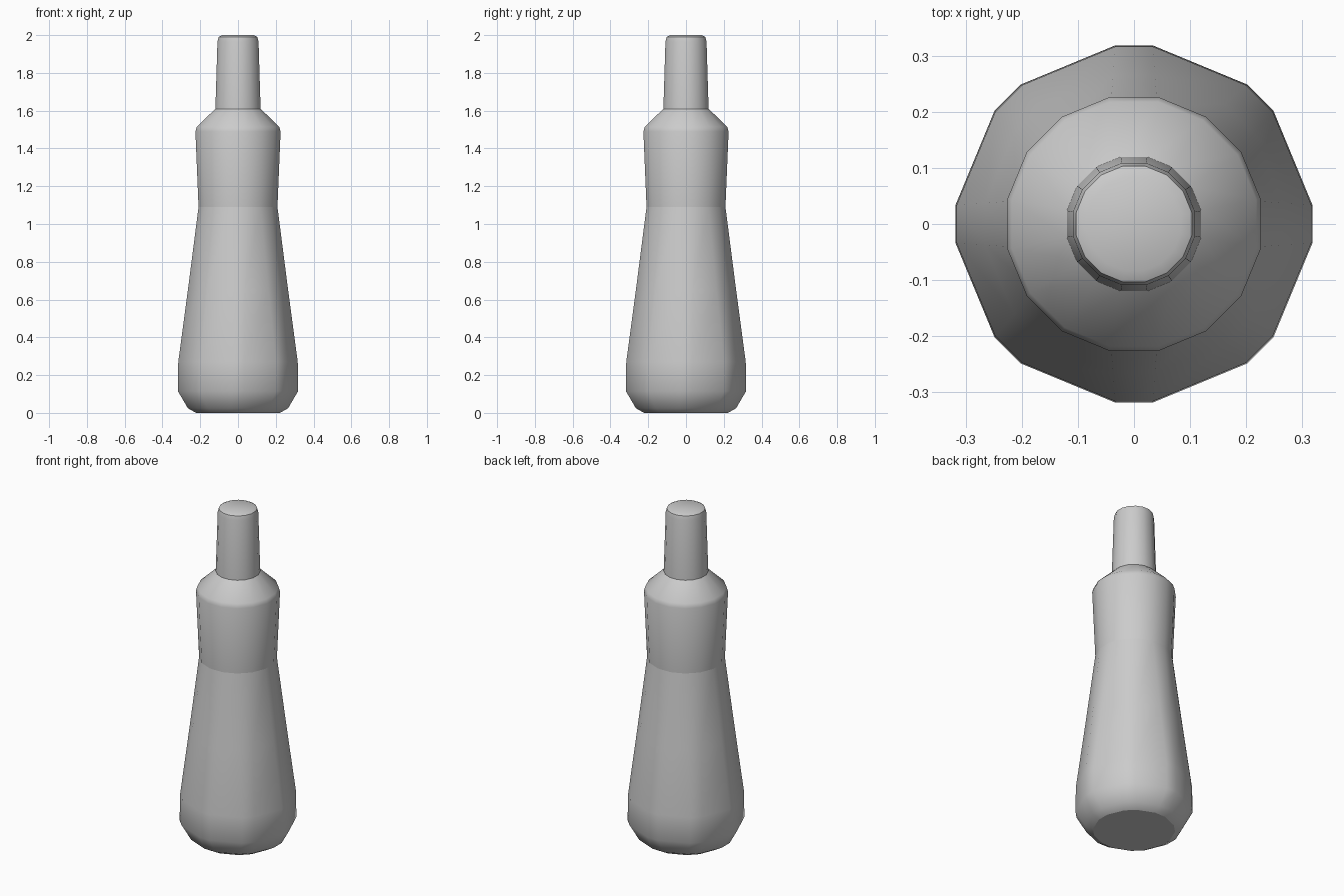
import bpy, bmesh, math

if "Cube" in bpy.data.objects:
    bpy.data.objects.remove(bpy.data.objects["Cube"])


def turned(name, rings, corners=8, cap_bottom=False, cap_top=False):
    """Stack of bevelled-polygon rings: (z, corner radius, half corner width in degrees)."""
    bm = bmesh.new()
    loops = []
    for z, r, half in rings:
        loop = []
        for k in range(corners):
            for s in (-1, 1):
                a = 2 * math.pi * k / corners + s * math.radians(half)
                loop.append(bm.verts.new((r * math.cos(a), r * math.sin(a), z)))
        loops.append(loop)
    n = corners * 2
    for lo, hi in zip(loops, loops[1:]):
        for i in range(n):
            j = (i + 1) % n
            bm.faces.new((lo[i], lo[j], hi[j], hi[i]))
    if cap_bottom:
        bm.faces.new(loops[0][::-1])
    if cap_top:
        bm.faces.new(loops[-1])
    mesh = bpy.data.meshes.new(name)
    bm.to_mesh(mesh)
    bm.free()
    ob = bpy.data.objects.new(name, mesh)
    bpy.context.collection.objects.link(ob)
    bpy.ops.object.select_all(action='DESELECT')
    ob.select_set(True)
    bpy.context.view_layer.objects.active = ob
    bpy.ops.object.shade_smooth_by_angle(angle=math.radians(30))
    return ob


# flared grip: bevelled octagon at the foot, rounder at the waist
turned("handle_grip", [
    (0.0, 0.225, 9), (0.025, 0.268, 8), (0.115, 0.320, 6),
    (0.27, 0.318, 6), (0.65, 0.268, 8), (1.09, 0.213, 11.25)],
    cap_bottom=True)

# collar above the waist with sloped shoulder
turned("handle_collar", [
    (1.09, 0.213, 11.25), (1.49, 0.230, 11.25),
    (1.515, 0.222, 11.25), (1.61, 0.122, 11.25)])

# narrow shaft with chamfered end
turned("shaft", [
    (1.61, 0.122, 11.25), (1.965, 0.111, 11.25),
    (1.99, 0.105, 11.25), (2.0, 0.085, 11.25)],
    cap_top=True)
